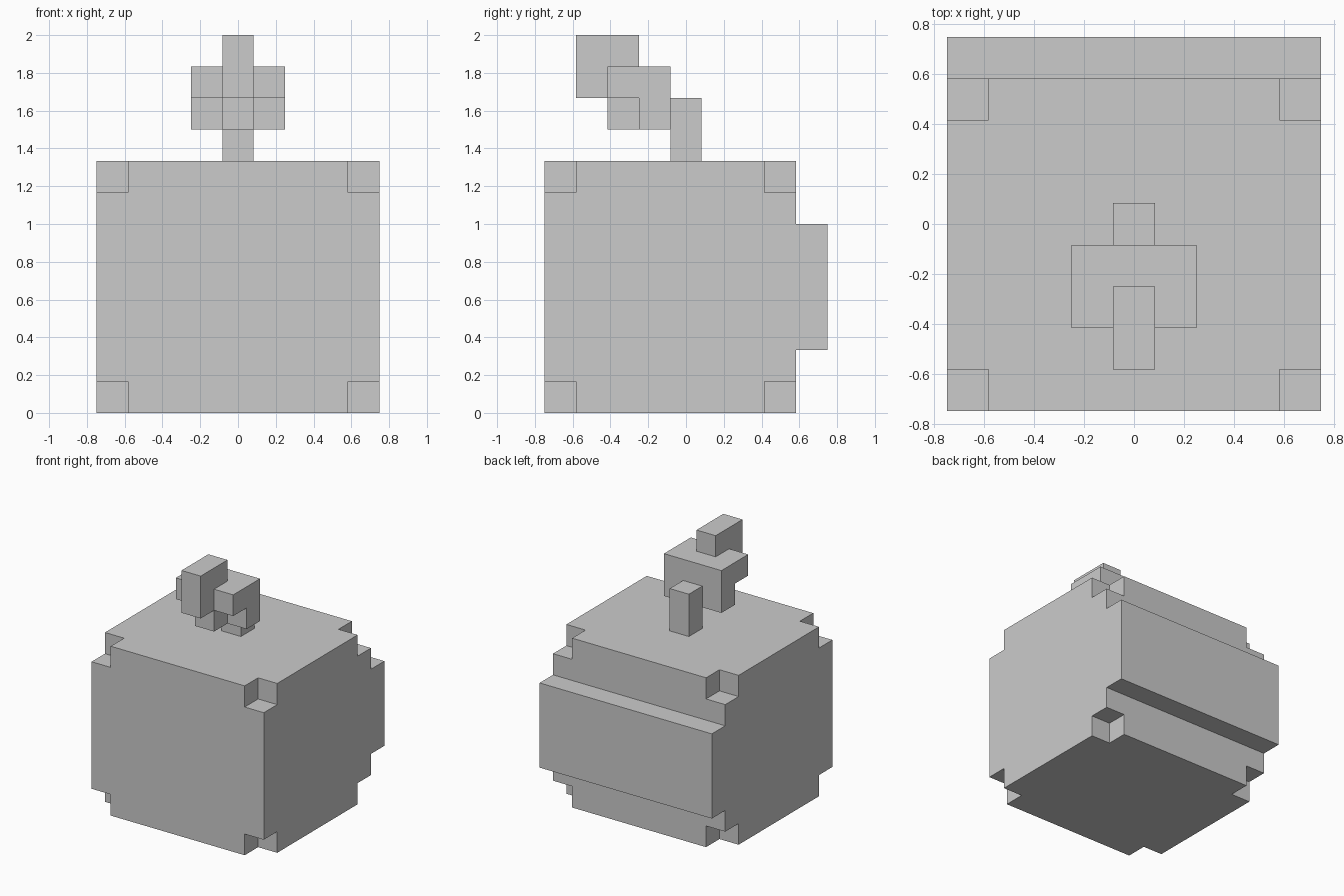
import bpy

if "Cube" in bpy.data.objects:
    bpy.data.objects.remove(bpy.data.objects["Cube"])

U = 1 / 6  # one block of the model's grid


def box(name, x, y, z):
    """Axis-aligned box from (min, max) ranges in grid blocks."""
    bpy.ops.mesh.primitive_cube_add(size=1)
    ob = bpy.context.object
    ob.name = ob.data.name = name
    for v in ob.data.vertices:
        v.co = [(r[0] if c < 0 else r[1]) * U for c, r in zip(v.co, (x, y, z))]
    return ob


def cut(target, x, y, z):
    """Carve a box out of the target."""
    cutter = box("cutter", x, y, z)
    mod = target.modifiers.new("cut", 'BOOLEAN')
    mod.operation = 'DIFFERENCE'
    mod.solver = 'EXACT'
    mod.object = cutter
    bpy.context.view_layer.objects.active = target
    bpy.ops.object.modifier_apply(modifier=mod.name)
    bpy.data.objects.remove(cutter)


# Main body: block with the back stepped in above and below the rear band
body = box("body", (-4.5, 4.5), (-4.5, 4.5), (0, 8))
cut(body, (-6, 6), (3.5, 6), (6, 10))
cut(body, (-6, 6), (3.5, 6), (-2, 2))

# Notch one block out of each of the eight corners
for x in ((-6, -3.5), (3.5, 6)):
    for y in ((-6, -3.5), (2.5, 5)):
        for z in ((-2, 1), (7, 10)):
            cut(body, x, y, z)

# Stalk on top
box("stalk_base", (-0.5, 0.5), (-0.5, 0.5), (8, 10))

# Wide middle of the stalk, lower front corners notched
middle = box("stalk_middle", (-1.5, 1.5), (-2.5, -0.5), (9, 11))
for x in ((-3, -0.5), (0.5, 3)):
    cut(middle, x, (-4, -1.5), (7, 10))

# Forward-leaning tip, wrapped over the middle's front edge
tip = box("stalk_tip", (-0.5, 0.5), (-3.5, -1.5), (10, 12))
cut(tip, (-2, 2), (-2.5, 0), (9, 11))
